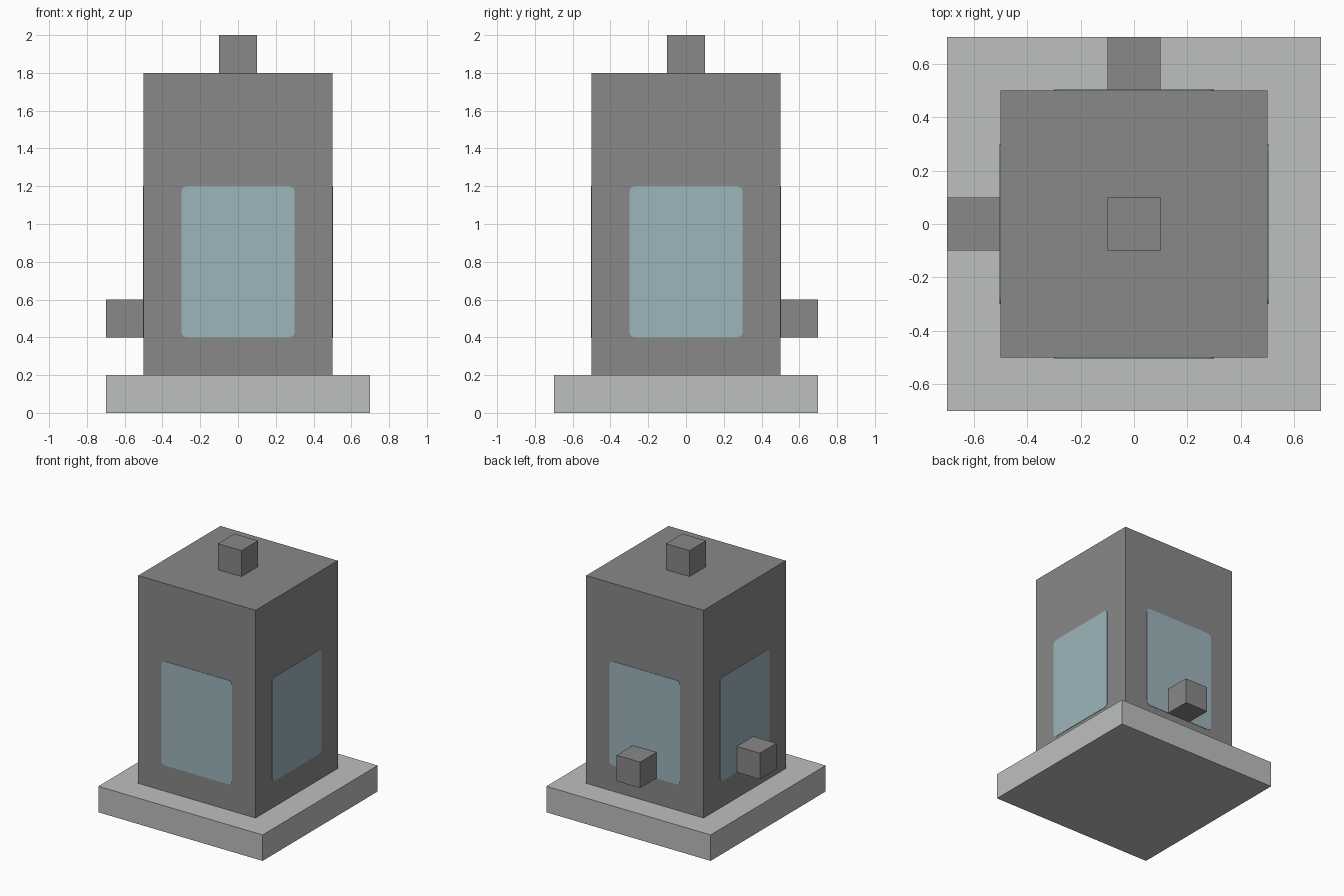
import bpy
from math import pi, sin, cos
from mathutils import Matrix, Vector

cube = bpy.data.objects.get("Cube")
if cube:
    bpy.data.objects.remove(cube, do_unlink=True)


def make_material(name, rgb):
    """Flat material from 8-bit display values converted to linear."""
    linear = [((c / 255 + 0.055) / 1.055) ** 2.4 for c in rgb]
    mat = bpy.data.materials.new(name)
    mat.use_nodes = True
    mat.diffuse_color = (*linear, 1)
    mat.node_tree.nodes["Principled BSDF"].inputs["Base Color"].default_value = (*linear, 1)
    return mat


dark_grey = make_material("dark grey", (137, 137, 137))
light_grey = make_material("light grey", (188, 192, 191))
pale_blue = make_material("pale blue", (157, 181, 188))


def box(name, centre, size, mat):
    bpy.ops.mesh.primitive_cube_add(size=1, location=centre)
    obj = bpy.context.object
    obj.name = name
    obj.data.transform(Matrix.Diagonal((*size, 1)))
    obj.data.materials.append(mat)
    return obj


def window(name, angle, width=0.6, height=0.8, radius=0.03, depth=0.003):
    """Thin rounded plate on one wall; angle turns it from the front."""
    outline = []
    for corner, (sx, sz) in enumerate([(1, 1), (-1, 1), (-1, -1), (1, -1)]):
        for step in range(6):
            a = (corner + step / 5) * pi / 2
            outline.append((sx * (width / 2 - radius) + radius * cos(a),
                            sz * (height / 2 - radius) + radius * sin(a)))
    n = len(outline)
    verts = [(x, y, z) for y in (-depth, 0) for x, z in outline]
    faces = [list(range(n)), list(range(2 * n - 1, n - 1, -1))]
    faces += [(i, i + n, (i + 1) % n + n, (i + 1) % n) for i in range(n)]
    mesh = bpy.data.meshes.new(name)
    mesh.from_pydata(verts, [], faces)
    mesh.transform(Matrix.Rotation(angle, 4, "Z") @ Matrix.Translation(Vector((0, -0.5, 0.8))))
    mesh.materials.append(pale_blue)
    obj = bpy.data.objects.new(name, mesh)
    bpy.context.collection.objects.link(obj)


# Base slab and main body
box("base", (0, 0, 0.1), (1.4, 1.4, 0.2), light_grey)
box("body", (0, 0, 1.0), (1, 1, 1.6), dark_grey)

# Small cube fittings on the top, right and back
for name, centre in [("top_knob", (0, 0, 1.9)),
                     ("right_knob", (-0.6, 0, 0.5)),
                     ("back_knob", (0, 0.6, 0.5))]:
    box(name, centre, (0.2, 0.2, 0.2), dark_grey)

# One window on each wall
for i, side in enumerate(("front", "left", "back", "right")):
    window(side + "_window", i * pi / 2)
